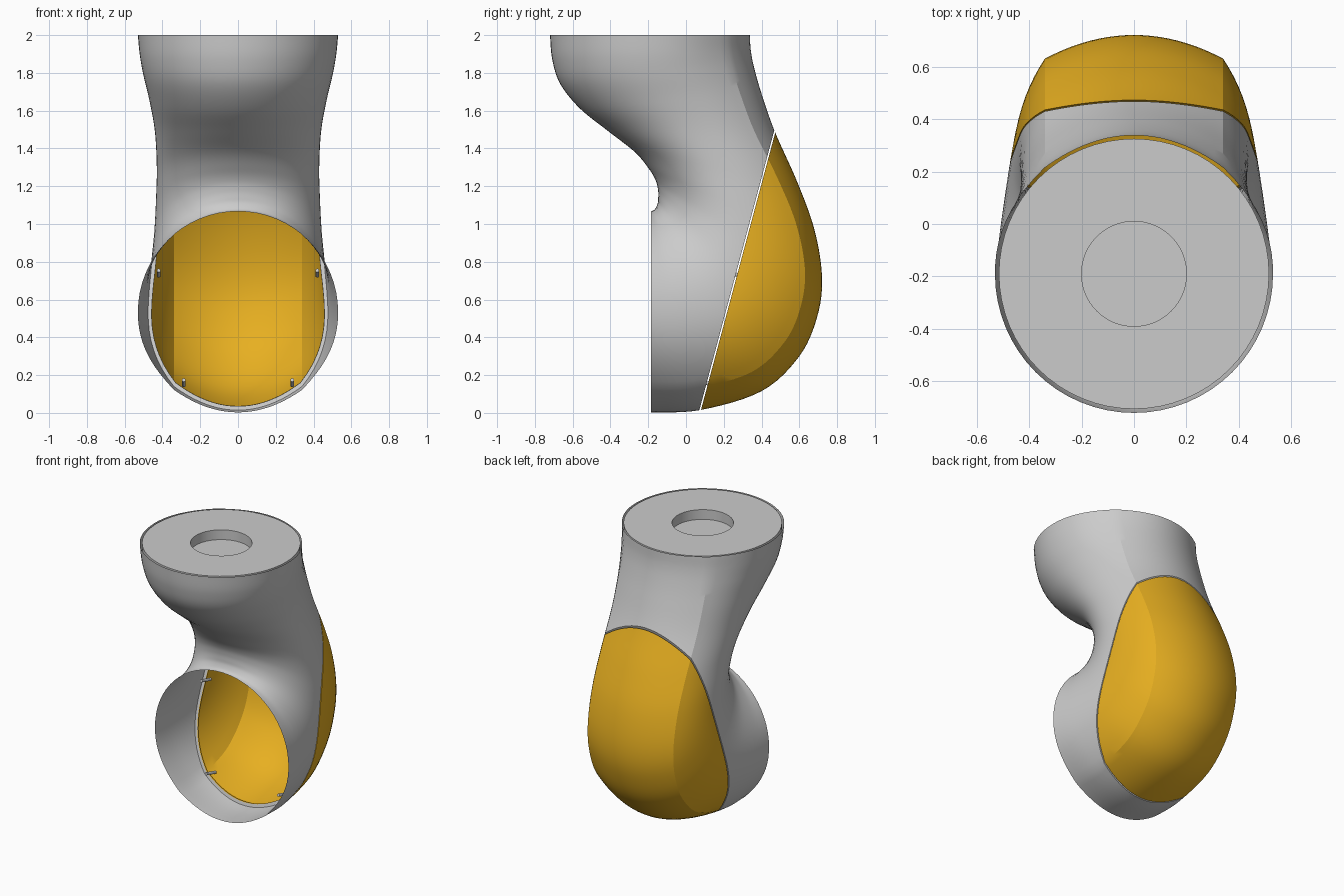
import bpy, bmesh, math
from mathutils import Vector

if "Cube" in bpy.data.objects:
    bpy.data.objects.remove(bpy.data.objects["Cube"])

# Elbow stations: inner (y, z), outer (y, z), half width
STATIONS = [
    (-.185, 1.067, -.185, .003, .53),
    (-.165, 1.078, .075, .015, .513),
    (-.150, 1.11, .40, .115, .487),
    (-.147, 1.14, .60, .30, .467),
    (-.148, 1.18, .695, .51, .453),
    (-.160, 1.23, .72, .72, .442),
    (-.195, 1.29, .68, .97, .434),
    (-.270, 1.38, .59, 1.22, .430),
    (-.410, 1.49, .47, 1.49, .440),
    (-.560, 1.61, .40, 1.69, .468),
    (-.665, 1.74, .36, 1.83, .500),
    (-.708, 1.87, .343, 1.92, .520),
    (-.720, 2.0, .338, 2.0, .53),
]
CREASE = .34
SEAM = Vector((0, .075, .015))
SEAM_N = Vector((0, 1.475, -.395)).normalized()


def spline(pts, steps):
    out = []
    for i in range(len(pts) - 1):
        a, b, c, d = (pts[max(0, min(len(pts) - 1, i + k))] for k in (-1, 0, 1, 2))
        for s in range(steps):
            t = s / steps
            out.append([.5 * (2 * q + (r - p) * t + (2 * p - 5 * q + 4 * r - w) * t * t
                              + (3 * q - p - 3 * r + w) * t ** 3)
                        for p, q, r, w in zip(a, b, c, d)])
    out.append(list(pts[-1]))
    return out


def section(length, width, depth):
    # half profile: elliptic inside, flatter side, soft crease, shallow outer arc
    h = length / 2
    half = [(width * math.sin(k / 16 * math.pi / 2), h * (1 - math.cos(k / 16 * math.pi / 2)))
            for k in range(17)]
    for k in range(1, 11):
        s = k / 10
        half.append((width - (width - CREASE) * s ** 2.2, h + s * (h - depth)))
    for k in range(1, 11):
        x = CREASE * (1 - k / 10)
        half.append((x, length - depth * (x / CREASE) ** 2))
    return half + [(-x, t) for x, t in half[-2:0:-1]]


def finish(bm, name, colour=None):
    bmesh.ops.recalc_face_normals(bm, faces=bm.faces)
    me = bpy.data.meshes.new(name)
    bm.to_mesh(me)
    bm.free()
    ob = bpy.data.objects.new(name, me)
    bpy.context.collection.objects.link(ob)
    if colour:
        mat = bpy.data.materials.new(name + "_colour")
        mat.diffuse_color = colour
        mat.use_nodes = True
        mat.node_tree.nodes["Principled BSDF"].inputs["Base Color"].default_value = mat.diffuse_color
        me.materials.append(mat)
    bpy.ops.object.select_all(action='DESELECT')
    ob.select_set(True)
    bpy.context.view_layer.objects.active = ob
    bpy.ops.object.shade_smooth_by_angle(angle=math.radians(20))
    return ob


def elbow_part(name, back, colour=None):
    bm = bmesh.new()
    rings = []
    path = spline(STATIONS, 6)
    for i, (iy, iz, oy, oz, w) in enumerate(path):
        inner, chord = Vector((0, iy, iz)), Vector((0, oy - iy, oz - iz))
        depth = .123 - .018 * math.sin(math.pi * i / (len(path) - 1))
        direction = chord.normalized()
        rings.append([bm.verts.new(inner + direction * t + Vector((x, 0, 0)))
                      for x, t in section(chord.length, w, depth)])
    n = len(rings[0])
    for a, b in zip(rings, rings[1:]):
        for j in range(n):
            k = (j + 1) % n
            bm.faces.new((a[j], a[k], b[k], b[j]))
    # split along the slanted seam, leaving a hairline gap
    gap = .004 if back else -.004
    cut = bmesh.ops.bisect_plane(bm, geom=bm.verts[:] + bm.edges[:] + bm.faces[:],
                                 plane_co=SEAM + SEAM_N * gap, plane_no=SEAM_N,
                                 clear_inner=back, clear_outer=not back)
    # inward lip along the seam
    edges = [e for e in cut['geom_cut'] if isinstance(e, bmesh.types.BMEdge)]
    lip = bmesh.ops.extrude_edge_only(bm, edges=edges)['geom']
    verts = [v for v in lip if isinstance(v, bmesh.types.BMVert)]
    centre = sum((v.co for v in verts), Vector()) / len(verts)
    for v in verts:
        v.co += (centre - v.co).normalized() * .022
    return finish(bm, name, colour)


elbow_part("elbow_body", False)
elbow_part("back_cover", True, (.80, .43, .015, 1))


# Mounting flange with recessed bore
def lathe(name, profile, centre, sides):
    bm = bmesh.new()
    rings = [[bm.verts.new((centre[0] + r * math.cos(2 * math.pi * k / sides),
                            centre[1] + r * math.sin(2 * math.pi * k / sides), z))
              for k in range(sides)] for r, z in profile]
    for a, b in zip(rings, rings[1:]):
        for j in range(sides):
            k = (j + 1) % sides
            bm.faces.new((a[j], a[k], b[k], b[j]))
    bm.faces.new(rings[-1])
    return finish(bm, name)


lathe("top_flange", [(.515, 1.96), (.515, 2.0), (.2, 2.0), (.2, 1.93)], (0, -.19), 64)

# Locating pins across the seam
for side in (-1, 1):
    for label, x, y, z in (("upper", .42, .235, .74), ("lower", .287, .10, .16)):
        bm = bmesh.new()
        bmesh.ops.create_cone(bm, cap_ends=True, segments=12, radius1=.01, radius2=.01, depth=.11)
        rot = SEAM_N.to_track_quat('Z', 'Y').to_matrix()
        bmesh.ops.rotate(bm, verts=bm.verts, matrix=rot)
        bmesh.ops.translate(bm, verts=bm.verts, vec=(side * x, y, z))
        finish(bm, f"{label}_pin_{'left' if side < 0 else 'right'}")
